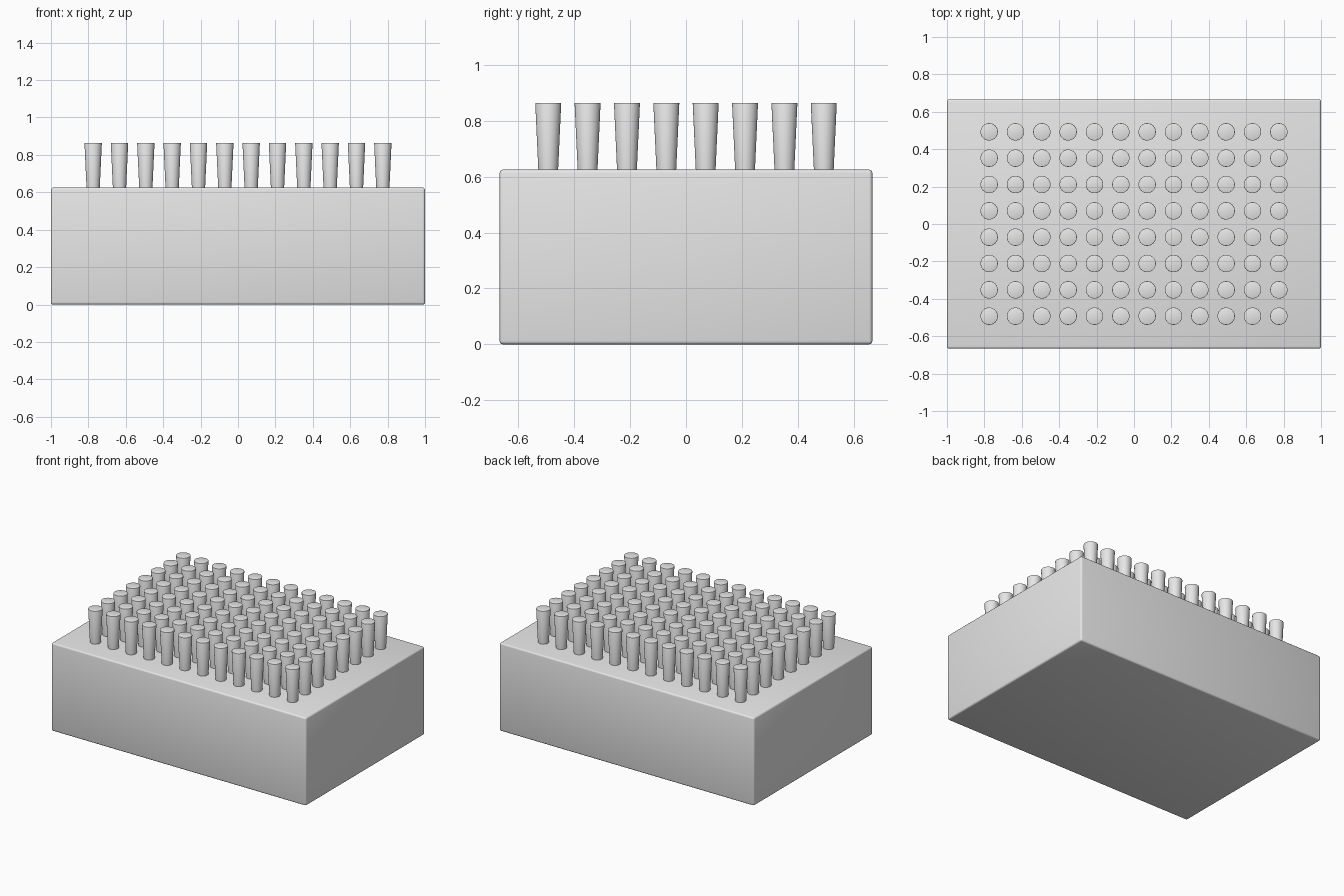
import bpy, bmesh
from mathutils import Matrix

cube = bpy.data.objects.get("Cube")
if cube:
    bpy.data.objects.remove(cube, do_unlink=True)

grey = bpy.data.materials.new("plain_grey")
grey.use_nodes = True
grey.diffuse_color = (0.8, 0.8, 0.8, 1)
grey.node_tree.nodes["Principled BSDF"].inputs["Base Color"].default_value = (0.8, 0.8, 0.8, 1)


def make_object(name, bm, location=(0, 0, 0)):
    mesh = bpy.data.meshes.new(name)
    bm.to_mesh(mesh)
    bm.free()
    mesh.materials.append(grey)
    obj = bpy.data.objects.new(name, mesh)
    obj.location = location
    bpy.context.collection.objects.link(obj)
    return obj


def smooth(obj):
    bpy.ops.object.select_all(action="DESELECT")
    obj.select_set(True)
    bpy.context.view_layer.objects.active = obj
    bpy.ops.object.shade_smooth_by_angle()


# Base block with softly rounded edges
LENGTH, WIDTH, HEIGHT = 2.0, 1.333, 0.625
bm = bmesh.new()
bmesh.ops.create_cube(bm, size=1, matrix=Matrix.Diagonal((LENGTH, WIDTH, HEIGHT, 1)))
bmesh.ops.bevel(bm, geom=bm.edges[:], offset=0.012, segments=3, profile=0.5, affect="EDGES")
smooth(make_object("base_block", bm, (0, 0, HEIGHT / 2)))

# One tapered peg, wider at the top, sunk slightly into the block
PEG_TOP, SINK = 0.864, 0.01
depth = PEG_TOP - HEIGHT + SINK
bm = bmesh.new()
bmesh.ops.create_cone(bm, cap_ends=True, segments=32, radius1=0.035, radius2=0.0465,
                      depth=depth, matrix=Matrix.Translation((0, 0, depth / 2)))
rim = [e for e in bm.edges if all(v.co.z > depth * 0.9 for v in e.verts)]
bmesh.ops.bevel(bm, geom=rim, offset=0.002, segments=2, profile=0.5, affect="EDGES")
peg = make_object("peg", bm)
smooth(peg)

# Grid of pegs sharing the same mesh
COLUMNS, ROWS, SPACING = 12, 8, 0.1408
for col in range(COLUMNS):
    for row in range(ROWS):
        copy = peg if col == row == 0 else peg.copy()
        copy.name = f"peg_{col + 1}_{row + 1}"
        copy.location = ((col - (COLUMNS - 1) / 2) * SPACING,
                         (row - (ROWS - 1) / 2) * SPACING, HEIGHT - SINK)
        if copy is not peg:
            bpy.context.collection.objects.link(copy)
